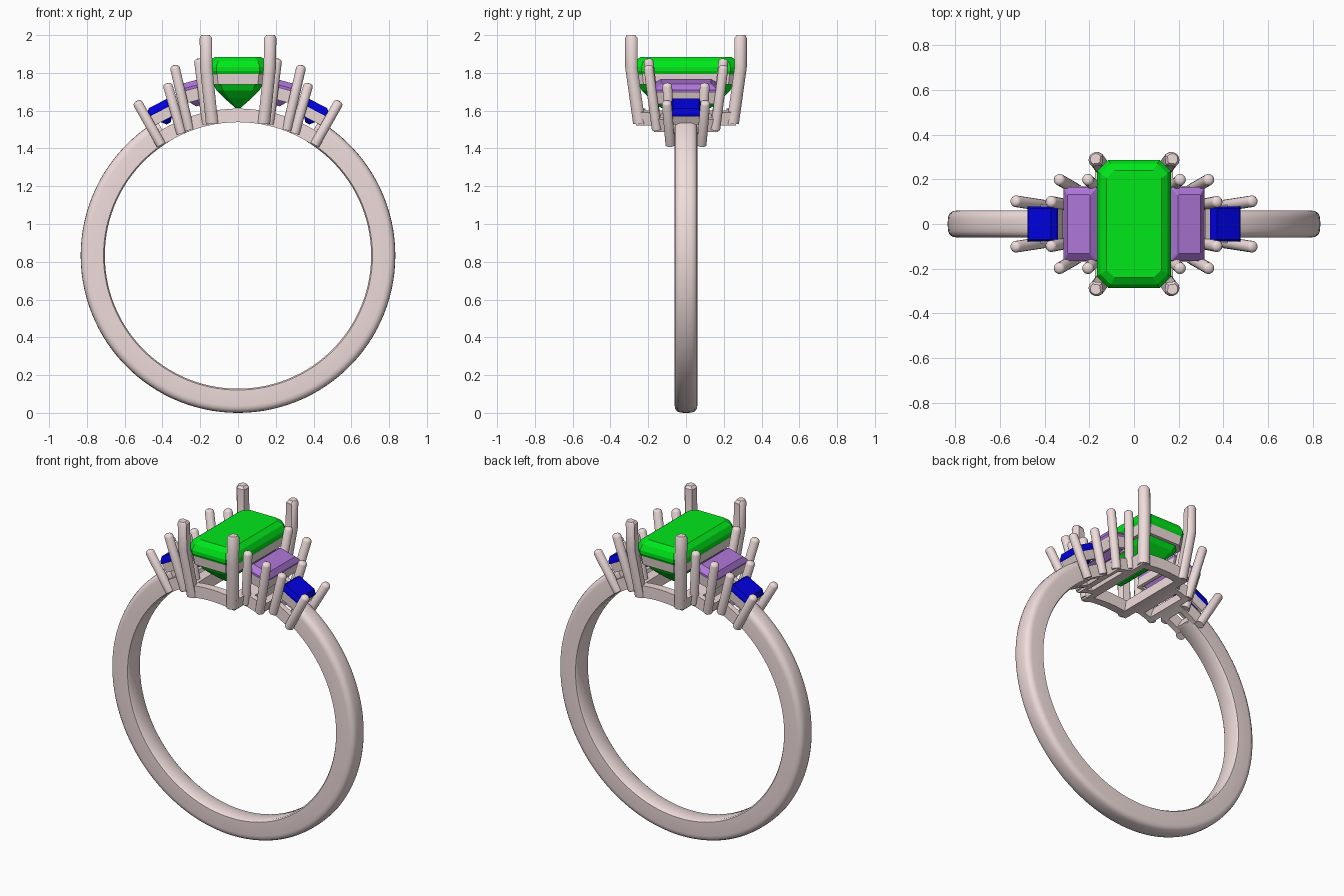
import bpy, bmesh
from math import sin, cos, radians, pi
from mathutils import Vector, Matrix

if "Cube" in bpy.data.objects:
    bpy.data.objects.remove(bpy.data.objects["Cube"])

CZ = 0.833  # height of the ring's axis


def material(name, rgb):
    m = bpy.data.materials.new(name)
    m.diffuse_color = (*rgb, 1)
    m.use_nodes = True
    m.node_tree.nodes["Principled BSDF"].inputs["Base Color"].default_value = m.diffuse_color
    return m


METAL = material("rose_metal", (0.86, 0.72, 0.71))
GREEN = material("green_gem", (0.0, 0.80, 0.01))
PURPLE = material("purple_gem", (0.42, 0.18, 0.68))
BLUE = material("blue_gem", (0.0, 0.0, 0.75))


def finish(bm, name, mat, smooth=None, matrix=None):
    bmesh.ops.recalc_face_normals(bm, faces=bm.faces)
    me = bpy.data.meshes.new(name)
    bm.to_mesh(me)
    bm.free()
    me.materials.append(mat)
    ob = bpy.data.objects.new(name, me)
    bpy.context.collection.objects.link(ob)
    if matrix:
        ob.matrix_world = matrix
    if smooth:
        bpy.ops.object.select_all(action='DESELECT')
        ob.select_set(True)
        bpy.context.view_layer.objects.active = ob
        bpy.ops.object.shade_smooth_by_angle(angle=radians(smooth))
    return ob


def skin(bm, loops, wrap=False):
    # bridge successive point loops, then cap the ends or wrap around
    rows = [[bm.verts.new(p) for p in loop] for loop in loops]
    n = len(rows[0])
    pairs = list(zip(rows, rows[1:]))
    if wrap:
        pairs.append((rows[-1], rows[0]))
    for a, b in pairs:
        for i in range(n):
            bm.faces.new((a[i], a[(i + 1) % n], b[(i + 1) % n], b[i]))
    if not wrap:
        bm.faces.new(rows[0])
        bm.faces.new(rows[-1])


def sweep(bm, profile, a0, a1, steps):
    # sweep a (y, radius) profile about the ring axis, angles from the top
    loops = []
    for i in range(steps + 1):
        a = radians(a0 + (a1 - a0) * i / steps)
        loops.append([(r * sin(a), y, CZ + r * cos(a)) for y, r in profile])
    skin(bm, loops)


def cut_rect(hx, hy, c, z):
    # rectangle with clipped corners
    return [(hx, -hy + c, z), (hx, hy - c, z), (hx - c, hy, z), (-hx + c, hy, z),
            (-hx, hy - c, z), (-hx, -hy + c, z), (-hx + c, -hy, z), (hx - c, -hy, z)]


def layers(name, rows, mat, angle, wrap=False):
    bm = bmesh.new()
    skin(bm, [cut_rect(*r) for r in rows], wrap)
    m = Matrix.Translation((0, 0, CZ)) @ Matrix.Rotation(radians(angle), 4, 'Y')
    return finish(bm, name, mat, matrix=m)


def round_prong(name, base, top, r):
    base, top = Vector(base), Vector(top)
    d = (top - base).normalized()
    q = d.to_track_quat('Z', 'Y')
    path = [(base, r), (top - d * r * 0.6, r), (top - d * r * 0.2, r * 0.8), (top, r * 0.4)]
    bm = bmesh.new()
    skin(bm, [[p + q @ Vector((s * cos(t * pi / 8), s * sin(t * pi / 8), 0))
               for t in range(16)] for p, s in path])
    finish(bm, name, METAL, 50)


# shank: open band with a flat inside and rounded outer edges
half = [(0.06, 0.712), (0.06, 0.795), (0.057, 0.812), (0.047, 0.825), (0.032, 0.831), (0.012, 0.833)]
profile = [(0.05, 0.705)] + half
profile = profile + [(-y, r) for y, r in reversed(profile)]
bm = bmesh.new()
sweep(bm, profile, 31, 329, 96)
finish(bm, "shank", METAL, 35)


# gallery: open rectangular frames curved along the finger hole
def frame(name, a0, a1, hy, w):
    da = w / 0.74 * 180 / pi
    bm = bmesh.new()
    for y0, y1, s, e in [(hy - w, hy, a0, a1), (-hy, w - hy, a0, a1),
                         (w - hy, hy - w, a0, a0 + da), (w - hy, hy - w, a1 - da, a1)]:
        sweep(bm, [(y0, 0.706), (y1, 0.706), (y1, 0.778), (y0, 0.778)], s, e, 8)
    finish(bm, name, METAL, 30)


frame("center_gallery", -13, 13, 0.265, 0.05)
for s in (1, -1):
    for name, a0, a1, hy, w in [("middle_gallery", 13, 22, 0.17, 0.035),
                                ("outer_gallery", 22, 33, 0.085, 0.035)]:
        frame(name, *sorted((s * a0, s * a1)), hy, w)

# center stone and its bezel
layers("center_stone", [
    (0.012, 0.13, 0.005, 0.780), (0.075, 0.195, 0.025, 0.835), (0.115, 0.235, 0.035, 0.875),
    (0.155, 0.275, 0.045, 0.955), (0.165, 0.286, 0.05, 0.978), (0.165, 0.286, 0.05, 0.998),
    (0.150, 0.270, 0.045, 1.030), (0.122, 0.240, 0.035, 1.052)], GREEN, 0)
layers("center_bezel", [
    (0.150, 0.270, 0.045, 0.905), (0.160, 0.280, 0.048, 0.977),
    (0.140, 0.260, 0.042, 0.977), (0.120, 0.240, 0.036, 0.905)], METAL, 0, True)

# side stones and their bezels
for s in (1, -1):
    layers("middle_stone", [
        (0.010, 0.09, 0.003, 0.82), (0.055, 0.135, 0.004, 0.87), (0.077, 0.165, 0.004, 0.918),
        (0.077, 0.165, 0.004, 0.928), (0.052, 0.132, 0.004, 0.955)], PURPLE, s * 15)
    layers("middle_bezel", [
        (0.070, 0.155, 0.004, 0.850), (0.075, 0.162, 0.004, 0.917),
        (0.060, 0.145, 0.004, 0.917), (0.052, 0.132, 0.004, 0.850)], METAL, s * 15, True)
    layers("outer_stone", [
        (0.012, 0.015, 0.003, 0.79), (0.050, 0.055, 0.003, 0.835), (0.074, 0.079, 0.003, 0.872),
        (0.074, 0.079, 0.003, 0.885), (0.058, 0.070, 0.003, 0.910)], BLUE, s * 27.7)
    layers("outer_bezel", [
        (0.068, 0.073, 0.003, 0.815), (0.072, 0.077, 0.003, 0.871),
        (0.057, 0.062, 0.003, 0.871), (0.050, 0.055, 0.003, 0.815)], METAL, s * 27.7, True)

# corner prongs: round outside, ridge facing the center stone
R = 0.035
section = [Vector((-R, 0))] + [Vector((R * cos(a), R * sin(a)))
                               for a in [radians(-105 + 15 * i) for i in range(15)]]
for sx in (1, -1):
    for sy in (1, -1):
        path = [(0.135, 0.245, 1.53, 1), (0.166, 0.287, 1.83, 1),
                (0.168, 0.287, 1.985, 1), (0.171, 0.290, 2.0, 0.7)]
        bm = bmesh.new()
        loops = []
        for x, y, z, k in path:
            loop = []
            for p in section:
                u, v = p.x * k, p.y * k
                loop.append((sx * (x + (u - v) * 0.707), sy * (y + (u + v) * 0.707), z))
            loops.append(loop)
        skin(bm, loops)
        finish(bm, "center_prong", METAL, 35)

        # slimmer round prongs for the side stones
        for name, base, top in [
                ("middle_prong_inner", (0.165, 0.158, 1.53), (0.208, 0.2, 1.875)),
                ("middle_prong_outer", (0.258, 0.155, 1.50), (0.337, 0.2, 1.84)),
                ("outer_prong_inner", (0.300, 0.085, 1.48), (0.375, 0.1, 1.745)),
                ("outer_prong_outer", (0.407, 0.083, 1.42), (0.537, 0.103, 1.65))]:
            round_prong(name, (sx * base[0], sy * base[1], base[2]),
                        (sx * top[0], sy * top[1], top[2]), 0.026)
